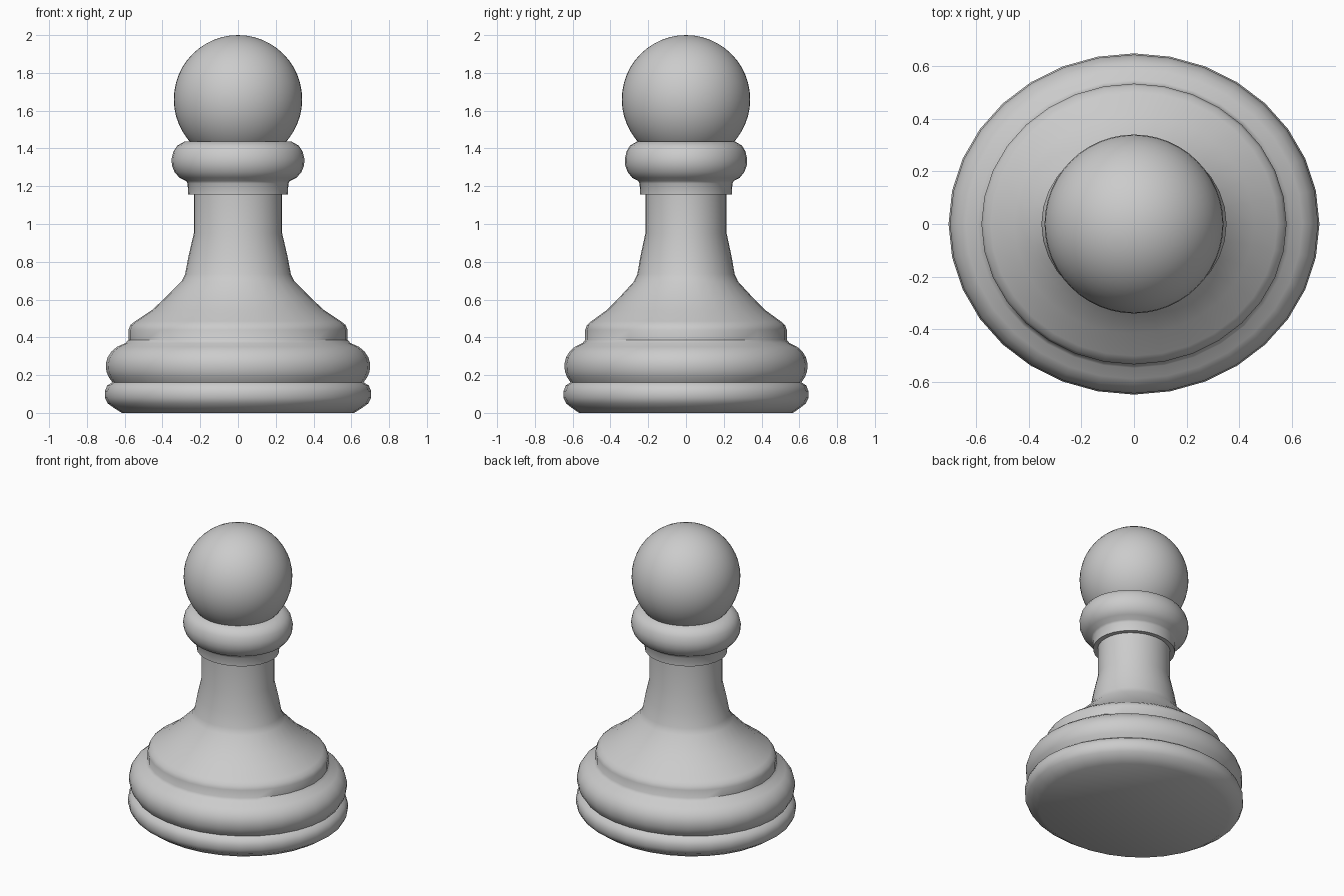
import bpy, bmesh, math

if "Cube" in bpy.data.objects:
    bpy.data.objects.remove(bpy.data.objects["Cube"])

SEGMENTS = 32
DEPTH_RATIO = 0.92  # turned parts are slightly narrower front to back


def smooth(obj, angle):
    bpy.ops.object.select_all(action='DESELECT')
    obj.select_set(True)
    bpy.context.view_layer.objects.active = obj
    bpy.ops.object.shade_smooth_by_angle(angle=math.radians(angle))


def turned(name, profile, angle=40):
    """Closed lathe part from (radius, height) pairs, bottom to top."""
    bm = bmesh.new()
    rings = []
    for r, z in profile:
        ring = []
        for i in range(SEGMENTS):
            a = 2 * math.pi * i / SEGMENTS
            ring.append(bm.verts.new((r * math.cos(a), DEPTH_RATIO * r * math.sin(a), z)))
        rings.append(ring)
    for low, high in zip(rings, rings[1:]):
        for i in range(SEGMENTS):
            j = (i + 1) % SEGMENTS
            bm.faces.new((low[i], low[j], high[j], high[i]))
    bm.faces.new(rings[0][::-1])
    bm.faces.new(rings[-1])
    mesh = bpy.data.meshes.new(name)
    bm.to_mesh(mesh)
    bm.free()
    obj = bpy.data.objects.new(name, mesh)
    bpy.context.collection.objects.link(obj)
    smooth(obj, angle)


# Base, stem and collar, one continuous turned body
turned("body", [
    # foot ring
    (0.615, 0), (0.655, 0.025), (0.69, 0.05), (0.705, 0.08), (0.705, 0.115),
    (0.692, 0.145), (0.665, 0.162),
    # large base ring
    (0.685, 0.19), (0.697, 0.22), (0.70, 0.26), (0.69, 0.295), (0.67, 0.325),
    (0.64, 0.35), (0.595, 0.37), (0.58, 0.387),
    # step and flared skirt
    (0.58, 0.44), (0.57, 0.465), (0.545, 0.485), (0.455, 0.545), (0.39, 0.605),
    (0.30, 0.695), (0.28, 0.735),
    # stem
    (0.262, 0.83), (0.234, 0.95), (0.234, 1.155),
    # stepped band under the collar
    (0.264, 1.155), (0.267, 1.215), (0.275, 1.228),
    # rounded collar
    (0.31, 1.245), (0.336, 1.275), (0.35, 1.31), (0.352, 1.345), (0.342, 1.385),
    (0.322, 1.415), (0.28, 1.438), (0.23, 1.438),
])

# Round head resting in the collar
bpy.ops.mesh.primitive_uv_sphere_add(segments=48, ring_count=24, radius=0.34, location=(0, 0, 1.66))
head = bpy.context.object
head.name = "head"
smooth(head, 60)
